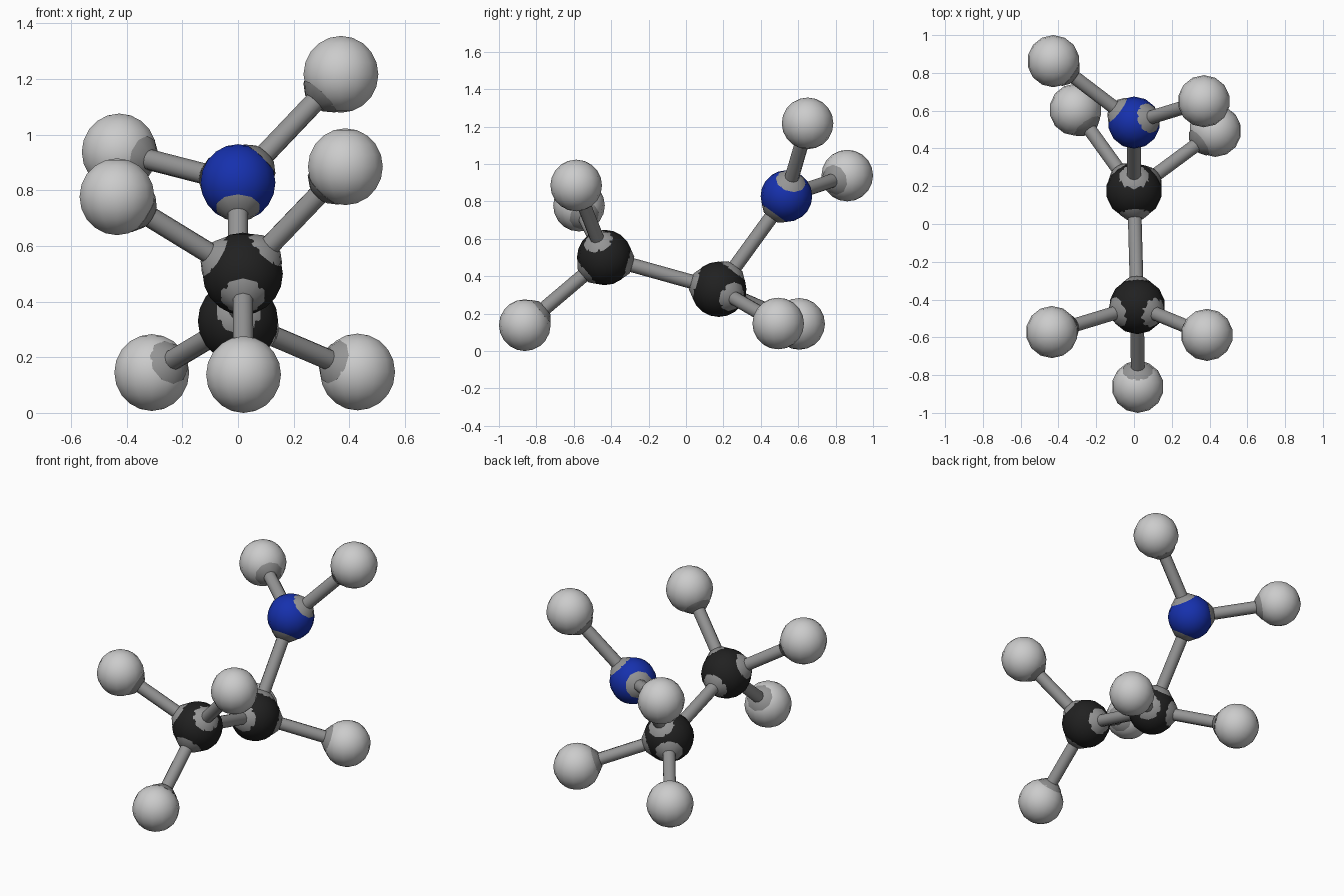
import bpy
from mathutils import Vector

if "Cube" in bpy.data.objects:
    bpy.data.objects.remove(bpy.data.objects["Cube"])


def material(name, rgb):
    m = bpy.data.materials.new(name)
    m.diffuse_color = (*rgb, 1)
    m.use_nodes = True
    m.node_tree.nodes["Principled BSDF"].inputs["Base Color"].default_value = m.diffuse_color
    return m


black = material("carbon_black", (0.015, 0.015, 0.015))
blue = material("nitrogen_blue", (0.008, 0.03, 0.42))
grey = material("bond_grey", (0.3, 0.3, 0.3))

# Atoms: position, radius, colour
ATOMS = {
    "carbon_front": ((0.017, -0.435, 0.5), 0.148, black),
    "carbon_back": ((0.0, 0.175, 0.33), 0.148, black),
    "nitrogen": ((0.0, 0.537, 0.828), 0.138, blue),
    "hydrogen_n_right": ((0.37, 0.65, 1.217), 0.138, None),
    "hydrogen_n_left": ((-0.427, 0.862, 0.938), 0.138, None),
    "hydrogen_front_left": ((-0.435, -0.572, 0.777), 0.138, None),
    "hydrogen_front_right": ((0.386, -0.587, 0.885), 0.138, None),
    "hydrogen_front_low": ((0.02, -0.862, 0.138), 0.138, None),
    "hydrogen_back_left": ((-0.31, 0.605, 0.145), 0.138, None),
    "hydrogen_back_right": ((0.43, 0.493, 0.147), 0.138, None),
}
BONDS = [
    ("carbon_front", "carbon_back"), ("carbon_back", "nitrogen"),
    ("nitrogen", "hydrogen_n_right"), ("nitrogen", "hydrogen_n_left"),
    ("carbon_front", "hydrogen_front_left"),
    ("carbon_front", "hydrogen_front_right"),
    ("carbon_front", "hydrogen_front_low"),
    ("carbon_back", "hydrogen_back_left"),
    ("carbon_back", "hydrogen_back_right"),
]


def finish(name, mat, smooth_angle):
    ob = bpy.context.object
    ob.name = name
    if mat:
        ob.data.materials.append(mat)
    bpy.ops.object.shade_smooth_by_angle(angle=smooth_angle)
    return ob


def frustum(name, a, b, ra, rb, sides):
    """Tapered cylinder running from point a to point b."""
    d = b - a
    bpy.ops.mesh.primitive_cone_add(
        vertices=sides, radius1=ra, radius2=rb, depth=d.length,
        location=(a + b) / 2,
        rotation=d.to_track_quat('Z', 'Y').to_euler())
    return finish(name, grey, 0.85)


# Atom balls
for name, (pos, r, mat) in ATOMS.items():
    bpy.ops.mesh.primitive_uv_sphere_add(segments=14, ring_count=10,
                                         radius=r, location=pos)
    finish(name, mat, 0.85)

# Bond rods with a flared collar at each ball
for i, (n1, n2) in enumerate(BONDS):
    p, q = Vector(ATOMS[n1][0]), Vector(ATOMS[n2][0])
    frustum(f"bond_rod_{i}", p, q, 0.038, 0.038, 10)
    for end, start, stop, n in (("a", p, q, n1), ("b", q, p, n2)):
        u, r = (stop - start).normalized(), ATOMS[n][1]
        frustum(f"bond_collar_{i}_{end}", start + u * (r - 0.026),
                start + u * (r + 0.004), 0.082, 0.046, 10)
